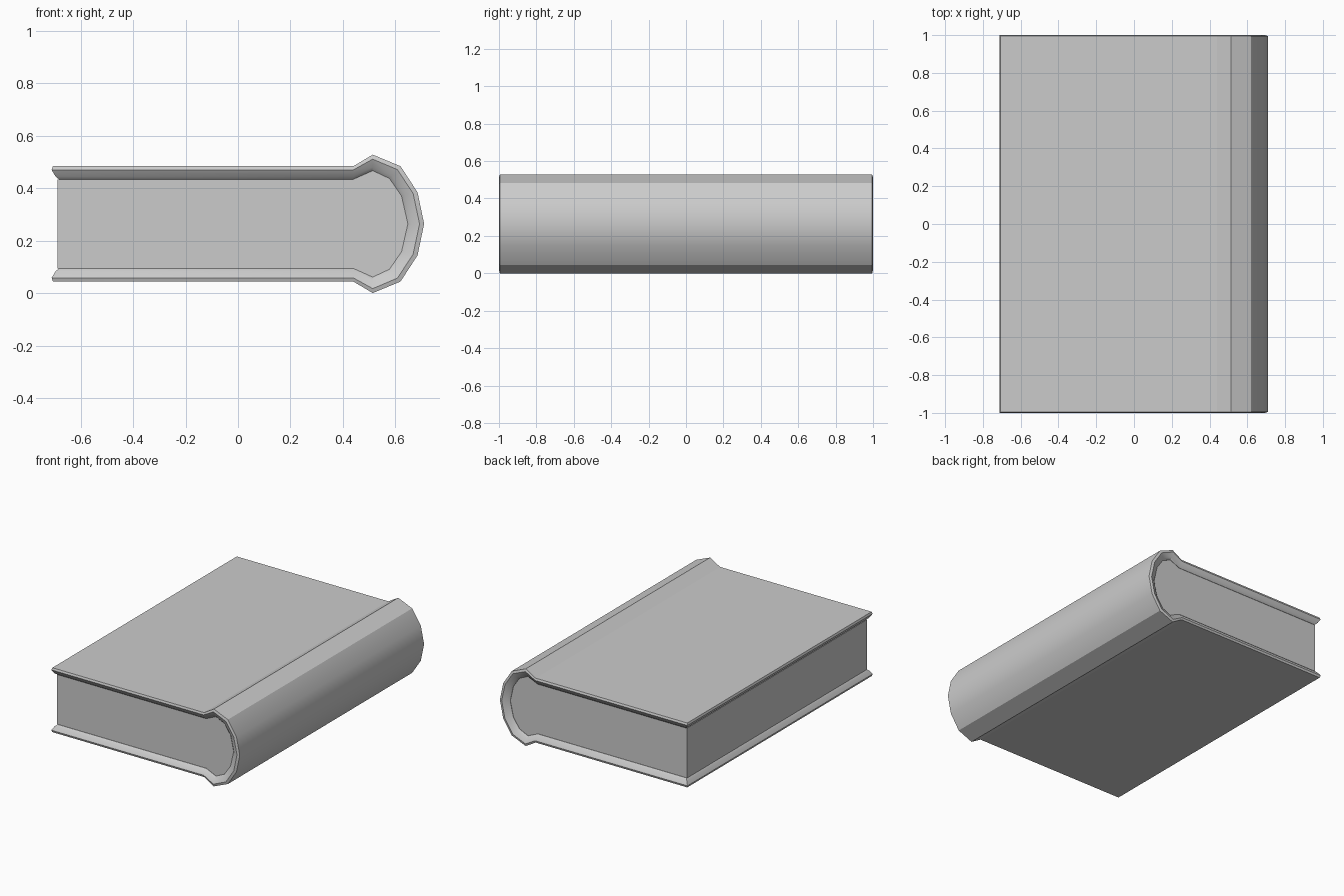
import bpy, bmesh, math

if "Cube" in bpy.data.objects:
    bpy.data.objects.remove(bpy.data.objects["Cube"])

MID = 0.264  # height of the mirror plane


def finish(bm, name, smooth):
    bmesh.ops.recalc_face_normals(bm, faces=bm.faces)
    mesh = bpy.data.meshes.new(name)
    bm.to_mesh(mesh)
    bm.free()
    obj = bpy.data.objects.new(name, mesh)
    bpy.context.collection.objects.link(obj)
    if smooth:
        bpy.ops.object.select_all(action='DESELECT')
        obj.select_set(True)
        bpy.context.view_layer.objects.active = obj
        bpy.ops.object.shade_smooth_by_angle(angle=math.radians(30))
    return obj


def mirrored(half):
    # continue the upper half profile past the spine to the lower board
    return half + [(x, 2 * MID - z) for x, z in half[-2::-1]]


outer = mirrored([(-0.71, 0.484), (0.44, 0.484), (0.514, 0.528),
                  (0.62, 0.484), (0.685, 0.384), (0.71, MID)])
inner = mirrored([(-0.69, 0.434), (0.44, 0.434), (0.514, 0.467),
                  (0.578, 0.437), (0.624, 0.37), (0.648, MID)])

# thickness fraction and half length of each bevel ring on the cover edge
rings = [(0.0, 0.995), (0.28, 1.0), (0.78, 0.985), (1.0, 0.972)]

# Cover: bevelled boards and rounded spine in one strip
bm = bmesh.new()
loops = []
last = len(outer) - 1
for i, (o, n) in enumerate(zip(outer, inner)):
    pts = []
    for f, y in rings:
        x = o[0] + (n[0] - o[0]) * f
        if i in (0, last):
            x = -0.711 + (1.0 - y)
        pts.append((x, y, o[1] + (n[1] - o[1]) * f))
    section = [(x, -y, z) for x, y, z in pts] + pts[::-1]
    loops.append([bm.verts.new(p) for p in section])
for a, b in zip(loops, loops[1:]):
    for k in range(8):
        j = (k + 1) % 8
        bm.faces.new((a[k], a[j], b[j], b[k]))
for loop in (loops[0], loops[-1]):  # fore edges of the two boards
    for k in range(3):
        bm.faces.new((loop[k], loop[k + 1], loop[6 - k], loop[7 - k]))
finish(bm, "cover", True)

# Page block filling the inside of the cover
bm = bmesh.new()
page = [(-0.688 if i in (0, last) else x, z) for i, (x, z) in enumerate(inner)]
front = bm.faces.new([bm.verts.new((x, -0.97, z)) for x, z in page])
ext = bmesh.ops.extrude_face_region(bm, geom=[front], use_keep_orig=True)
bmesh.ops.translate(bm, vec=(0, 1.94, 0),
                    verts=[v for v in ext['geom'] if isinstance(v, bmesh.types.BMVert)])
finish(bm, "pages", False)
